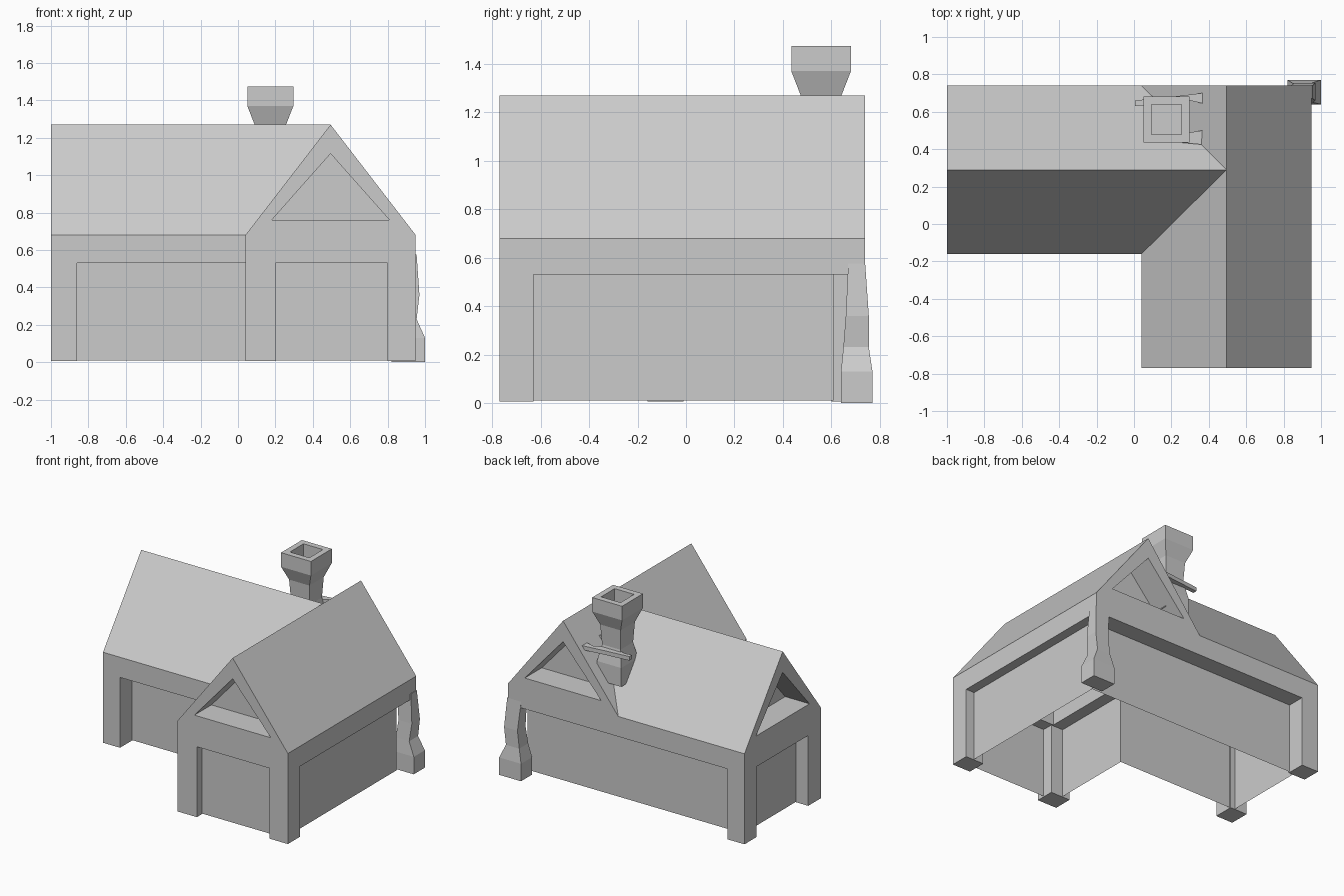
import bpy, bmesh
from mathutils import Vector

if "Cube" in bpy.data.objects:
    bpy.data.objects.remove(bpy.data.objects["Cube"])


def make_object(name, bm):
    bmesh.ops.remove_doubles(bm, verts=bm.verts, dist=0.0005)
    bmesh.ops.recalc_face_normals(bm, faces=bm.faces)
    mesh = bpy.data.meshes.new(name)
    bm.to_mesh(mesh)
    bm.free()
    obj = bpy.data.objects.new(name, mesh)
    bpy.context.collection.objects.link(obj)
    return obj


def face(bm, *points):
    bm.faces.new([bm.verts.new(p) for p in points])


def at(points, z):
    return [Vector((x, y, z)) for x, y in points]


def bridge(bm, lower, upper):
    n = len(lower)
    for i in range(n):
        j = (i + 1) % n
        face(bm, lower[i], lower[j], upper[j], upper[i])


def loft(name, sections):
    """Stack of rectangles (z, x0, x1, y0, y1), capped at both ends."""
    bm = bmesh.new()
    rings = [at([(x0, y0), (x1, y0), (x1, y1), (x0, y1)], z)
             for z, x0, x1, y0, y1 in sections]
    for lower, upper in zip(rings, rings[1:]):
        bridge(bm, lower, upper)
    face(bm, *rings[0])
    face(bm, *rings[-1])
    return make_object(name, bm)


LEFT, RIGHT, FRONT, STEP, BACK, NOOK = -1.0, 0.95, -0.77, -0.16, 0.74, 0.04
SOFFIT, EAVE, RIDGE, FLOOR = 0.53, 0.68, 1.27, 0.006
MID_X, MID_Y = (NOOK + RIGHT) / 2, (STEP + BACK) / 2


def ell(left, right, front, step, back, nook):
    return [(left, step), (nook, step), (nook, front),
            (right, front), (right, back), (left, back)]


# Roof, beam and gables in one shell
bm = bmesh.new()
outline = ell(LEFT, RIGHT, FRONT, STEP, BACK, NOOK)
inner = ell(LEFT + .15, RIGHT - .15, FRONT + .15, STEP + .15, BACK - .15, NOOK + .15)
bridge(bm, at(outline, SOFFIT), at(outline, EAVE))
bridge(bm, at(inner, SOFFIT), at(outline, SOFFIT))
bridge(bm, at(inner, SOFFIT), at(inner, EAVE))
a, b, c, d, e, g = at(outline, EAVE)
f = Vector((NOOK, BACK, EAVE))
p, q = Vector((LEFT, MID_Y, RIDGE)), Vector((MID_X, MID_Y, RIDGE))
r, s = Vector((MID_X, FRONT, RIDGE)), Vector((MID_X, BACK, RIDGE))
for polygon in [(a, b, q, p), (b, c, r, q), (d, e, s, q, r), (f, g, p, q), (q, s, f)]:
    face(bm, *polygon)

# Gable ends with a triangular recess
for start, end, apex, inward in [(c, d, r, (0, .2, 0)), (e, f, s, (0, -.2, 0)),
                                 (g, a, p, (.2, 0, 0))]:
    centre = (start + end) / 2
    side = (end - start).normalized() * 0.315
    up = Vector((0, 0, 1))
    rim = [centre - side + up * .08, centre + side + up * .08, centre + up * .435]
    deep = [v + Vector(inward) for v in rim]
    bridge(bm, [start, end, apex], rim)
    bridge(bm, rim, deep)
    face(bm, *deep)
make_object("roof_and_beam", bm)

# Recessed wall panels, open underneath
bm = bmesh.new()
panels = ell(-0.90, 0.88, -0.71, -0.02, 0.61, 0.10)
bridge(bm, at(panels, FLOOR + .004), at(panels, SOFFIT))
make_object("wall_panels", bm)

# Straight corner posts
for name, x0, x1, y0, y1 in [("left_front", LEFT, -.86, STEP, -.01),
                             ("left_back", LEFT, -.86, .60, BACK),
                             ("gable_left", NOOK, .20, FRONT, -.63),
                             ("gable_right", .80, RIGHT, FRONT, -.63)]:
    loft(name + "_post", [(FLOOR, x0, x1, y0, y1), (SOFFIT, x0, x1, y0, y1)])

# Crooked back corner post
loft("crooked_post", [(0, .82, 1, .64, .77), (.13, .82, 1, .64, .77),
                      (.23, .845, .955, .65, .755), (.36, .86, .97, .66, .755),
                      (.575, .84, .955, .67, .74)])

# Chimney with hollow top
cx, cy = 0.173, 0.558
loft("chimney", [(z, cx - h, cx + h, cy - h, cy + h) for z, h in
                 [(.86, .10), (1.0, .10), (1.12, .075), (1.27, .084),
                  (1.37, .123), (1.475, .123), (1.475, .08), (1.38, .08)]])

# Thin crooked braces around the chimney
for i, plan in enumerate([[(.20, .61), (.30, .66), (.365, .645), (.365, .70), (.20, .68)],
                          [(.20, .44), (.36, .425), (.365, .50), (.30, .49), (.20, .52)],
                          [(.20, .60), (.06, .635), (.005, .63), (.005, .66), (.05, .665), (.20, .68)]]):
    bm = bmesh.new()
    low, high = at(plan, 1.075), at(plan, 1.105)
    bridge(bm, low, high)
    face(bm, *low)
    face(bm, *high)
    make_object(f"chimney_brace_{i + 1}", bm)
